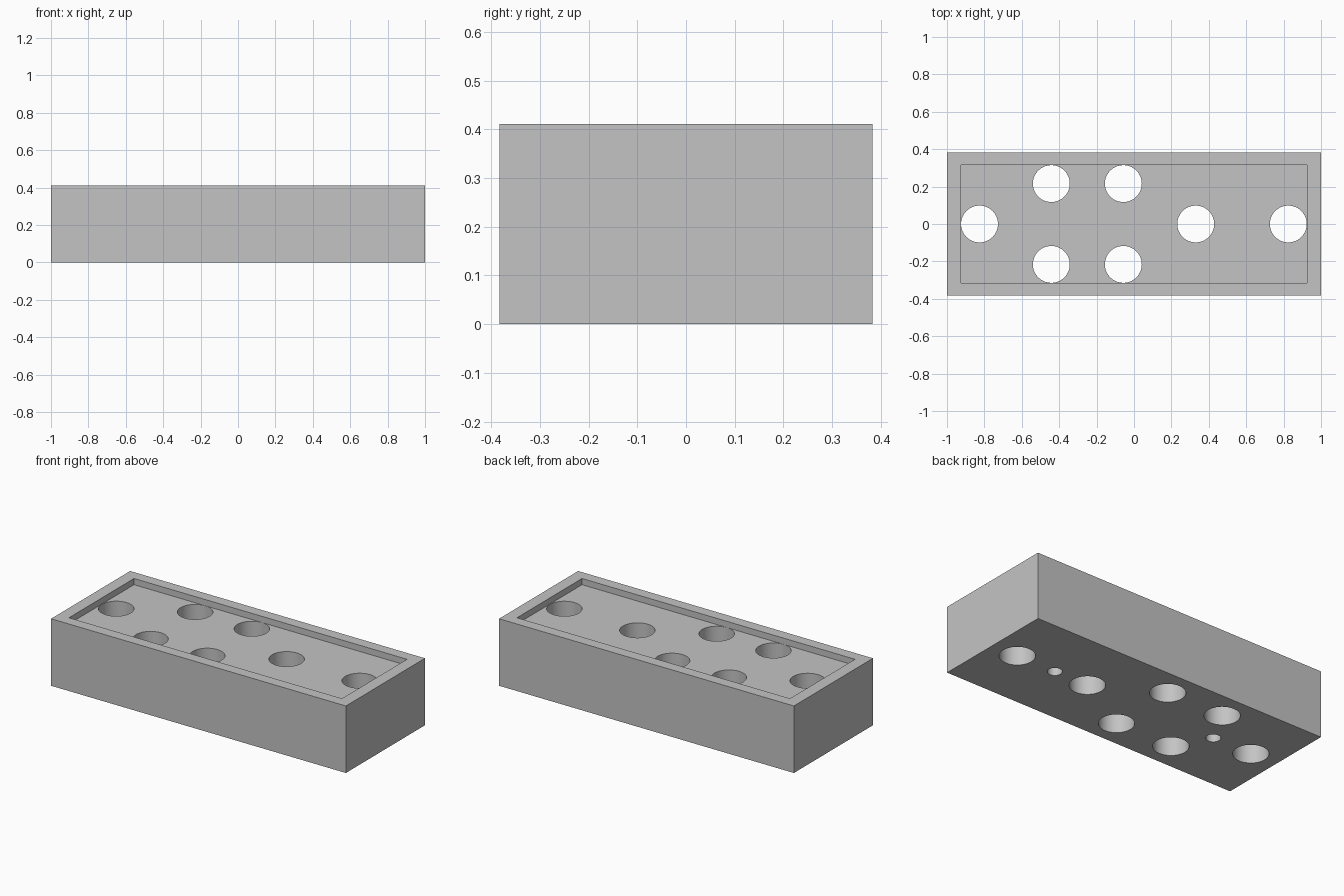
import bpy

default = bpy.data.objects.get("Cube")
if default:
    bpy.data.objects.remove(default, do_unlink=True)

HALF_X, HALF_Y, HEIGHT = 1.0, 0.383, 0.411
FLOOR = HEIGHT - 0.038          # level of the recessed top
HOLE_R, PIN_R = 0.0985, 0.041

grey = bpy.data.materials.new("plain grey")
grey.use_nodes = True
colour = (0.55, 0.55, 0.55, 1)
grey.diffuse_color = colour
grey.node_tree.nodes["Principled BSDF"].inputs["Base Color"].default_value = colour


def box(name, half_x, half_y, z0, z1):
    bpy.ops.mesh.primitive_cube_add(size=1, location=(0, 0, (z0 + z1) / 2))
    ob = bpy.context.object
    ob.name = name
    ob.scale = (2 * half_x, 2 * half_y, z1 - z0)
    bpy.ops.object.transform_apply(location=True, rotation=True, scale=True)
    ob.data.materials.append(grey)
    return ob


def cylinder(name, x, y, radius, z0, z1):
    bpy.ops.mesh.primitive_cylinder_add(
        vertices=64, radius=radius, depth=z1 - z0, location=(x, y, (z0 + z1) / 2))
    ob = bpy.context.object
    ob.name = name
    ob.data.materials.append(grey)
    return ob


def cut(target, cutter):
    cutter.hide_render = True
    mod = target.modifiers.new("cut", "BOOLEAN")
    mod.operation = "DIFFERENCE"
    mod.solver = "EXACT"
    mod.object = cutter
    bpy.context.view_layer.objects.active = target
    bpy.ops.object.modifier_apply(modifier=mod.name)
    bpy.data.objects.remove(cutter, do_unlink=True)


# Solid block with a shallow tray in its top
block = box("holder_block", HALF_X, HALF_Y, 0, HEIGHT)
cut(block, box("tray_cutter", 0.926, 0.315, FLOOR, HEIGHT + 0.1))

# Through holes: three on the centre line, four in two pairs
holes = [(x, 0) for x in (-0.826, 0.33, 0.825)]
holes += [(x, side * 0.216) for x in (-0.442, -0.057) for side in (-1, 1)]
for x, y in holes:
    cut(block, cylinder("hole_cutter", x, y, HOLE_R, -0.1, FLOOR + 0.02))

# Blind mounting holes in the underside
for side in (-1, 1):
    cut(block, cylinder("pin_cutter", side * 0.56, 0, PIN_R, -0.1, 0.2))

# Smooth hole walls, crisp edges
bpy.ops.object.select_all(action="DESELECT")
block.select_set(True)
bpy.context.view_layer.objects.active = block
bpy.ops.object.shade_smooth_by_angle()
